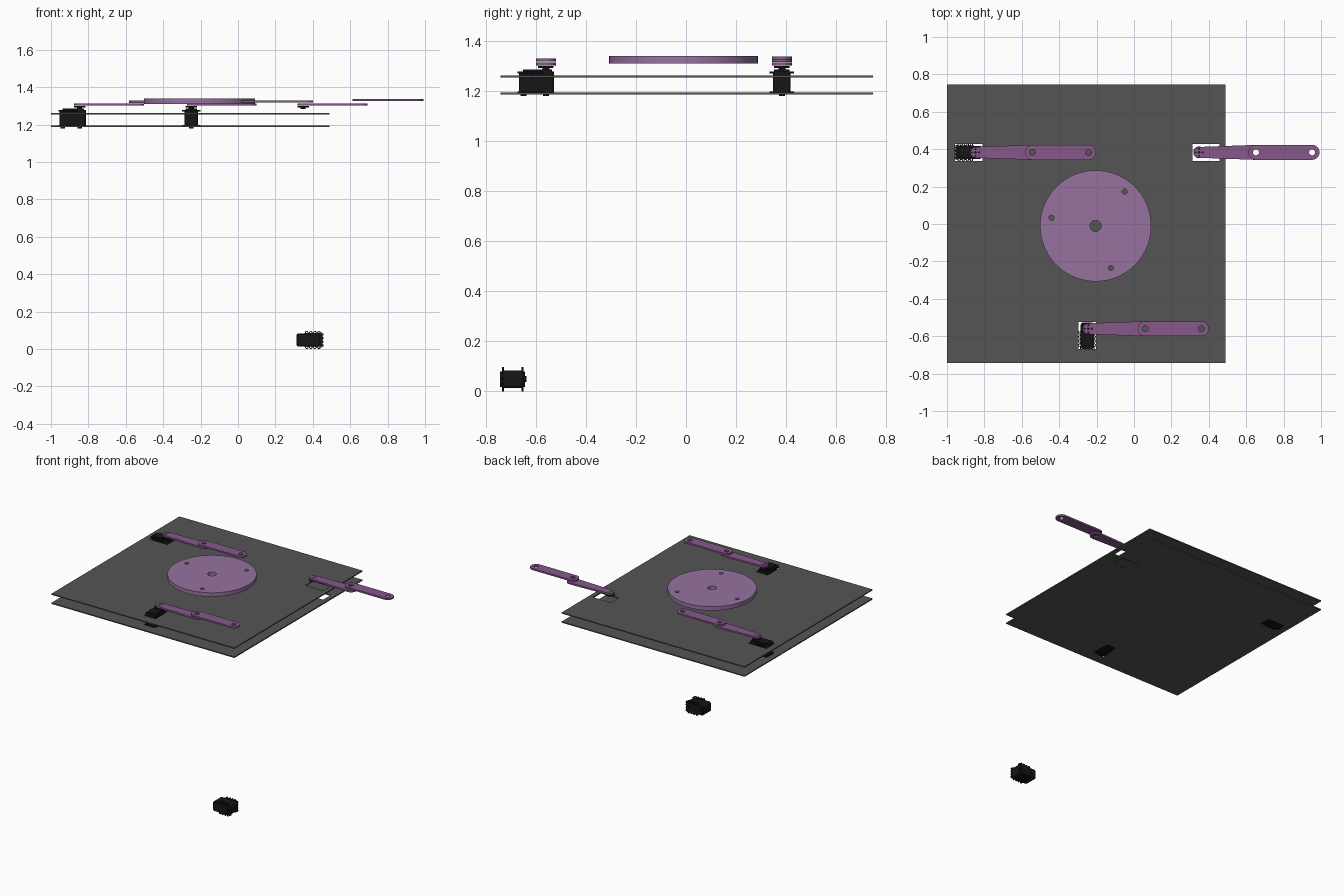
import bpy, bmesh
from math import sin, cos, pi, radians, asin, hypot
from mathutils import Matrix, Vector

if "Cube" in bpy.data.objects:
    bpy.data.objects.remove(bpy.data.objects["Cube"])


def material(name, rgb):
    m = bpy.data.materials.new(name)
    m.diffuse_color = (*rgb, 1)
    m.use_nodes = True
    m.node_tree.nodes["Principled BSDF"].inputs["Base Color"].default_value = m.diffuse_color
    return m


PLATE = material("dark_sheet", (0.09, 0.09, 0.09))
BLACK = material("black_plastic", (0.008, 0.008, 0.008))
ARM = material("purple", (0.24, 0.10, 0.26))
DISC = material("light_purple", (0.31, 0.17, 0.35))


def arc(x, y, r, a0=0, a1=360, n=32):
    full = a1 - a0 == 360
    return [(x + r * cos(radians(a0 + (a1 - a0) * i / n)),
             y + r * sin(radians(a0 + (a1 - a0) * i / n))) for i in range(n if full else n + 1)]


def rect(x0, x1, y0, y1):
    return [(x0, y0), (x1, y0), (x1, y1), (x0, y1)]


def rounded(x0, x1, y0, y1, r):
    return (arc(x1 - r, y0 + r, r, -90, 0, 5) + arc(x1 - r, y1 - r, r, 0, 90, 5)
            + arc(x0 + r, y1 - r, r, 90, 180, 5) + arc(x0 + r, y0 + r, r, 180, 270, 5))


def slab(name, loops, z0, z1, mat, place=Matrix()):
    """Flat plate: first loop is the outline, the others are holes."""
    cu = bpy.data.curves.new(name, 'CURVE')
    cu.dimensions, cu.fill_mode = '2D', 'BOTH'
    cu.extrude = (z1 - z0) / 2
    for pts in loops:
        s = cu.splines.new('POLY')
        s.points.add(len(pts) - 1)
        for p, (x, y) in zip(s.points, pts):
            p.co = (x, y, 0, 1)
        s.use_cyclic_u = True
    tmp = bpy.data.objects.new(name + "_outline", cu)
    bpy.context.collection.objects.link(tmp)
    dg = bpy.context.evaluated_depsgraph_get()
    me = bpy.data.meshes.new_from_object(tmp.evaluated_get(dg))
    bpy.data.objects.remove(tmp)
    bm = bmesh.new()
    bm.from_mesh(me)
    bmesh.ops.remove_doubles(bm, verts=bm.verts, dist=1e-5)
    bmesh.ops.translate(bm, verts=bm.verts, vec=(0, 0, (z0 + z1) / 2))
    bmesh.ops.recalc_face_normals(bm, faces=bm.faces)
    bm.to_mesh(me)
    bm.free()
    me.materials.clear()
    me.materials.append(mat)
    ob = bpy.data.objects.new(name, me)
    ob.matrix_world = place
    bpy.context.collection.objects.link(ob)
    return ob


# Motor, local origin on the output axis, body running along -x
def motor(name, place):
    body = rounded(-0.108, 0.033, -0.035, 0.035, 0.012)
    slab(name + "_body", [body], -0.043, 0.043, BLACK, place)
    slab(name + "_top_cover", [rounded(-0.092, 0.024, -0.031, 0.031, 0.01)], 0.043, 0.052, BLACK, place)
    for x in (-0.09, 0.0):
        slab(name + "_bottom_boss", [arc(x, 0, 0.012, n=20)], -0.054, -0.043, BLACK, place)
    slab(name + "_bottom_cover", [rounded(-0.096, 0.024, -0.031, 0.031, 0.01)], -0.048, -0.043, BLACK, place)
    # scalloped mounting flanges with screw holes on three sides
    spots = ([(x, 0.04, 0) for x in (-0.022, -0.044, -0.066, -0.088)]
             + [(-0.104, y, 90) for y in (0.03, 0.01, -0.01, -0.03)]
             + [(x, -0.04, 180) for x in (-0.088, -0.066, -0.044, -0.022)])
    edge = [(-0.01, -0.034), (-0.01, 0.034)]
    for x, y, a in spots:
        edge += arc(x, y, 0.0085, a, a + 180, 6)
    holes = [arc(x, y, 0.0042, n=10) for x, y, a in spots]
    for z in (-0.039, 0.039):
        slab(name + "_flange", [edge] + holes, z - 0.004, z + 0.004, BLACK, place)


def horn(name, x, y):
    p = Matrix.Translation((x, y, 0))
    slab(name + "_shaft", [arc(0, 0, 0.014, n=24)], 1.283, 1.291, BLACK, p)
    slab(name + "_horn", [arc(0, 0, 0.031)], 1.291, 1.3, BLACK, p)


def link(length, r0, r1):
    """Outline of a bar with round ends of radius r0 and r1."""
    t = 90 - asin((r1 - r0) / length) * 180 / pi
    t = 180 - t
    return arc(0, 0, r0, t, 360 - t, 20) + arc(length, 0, r1, -t, t, 20)


def arm(name, x, y, z_up):
    p = Matrix.Translation((x, y, 0))
    screws = [arc(0.019 * cos(k * pi / 2), 0.019 * sin(k * pi / 2), 0.0035, n=10) for k in range(4)]
    slab(name + "_lower_link", [link(0.304, 0.029, 0.04), arc(0.304, 0, 0.016), arc(0, 0, 0.005, n=12)]
         + screws, 1.301, 1.313, ARM, p)
    q = Matrix.Translation((x + 0.304, y, 0))
    slab(name + "_upper_link", [link(0.3, 0.04, 0.04), arc(0, 0, 0.016), arc(0.3, 0, 0.016)],
         z_up, z_up + 0.012, ARM, q)


# Motor stations: name, horn position, turn, upper link height
STATIONS = [("left", -0.847, 0.383, 0, 1.316),
            ("front", -0.25, -0.56, 90, 1.318),
            ("right", 0.348, 0.383, 180, 1.325)]

cutouts = []
for name, x, y, turn, z_up in STATIONS:
    rot = Matrix.Translation((x, y, 1.234)) @ Matrix.Rotation(radians(turn), 4, 'Z')
    cutouts.append([(rot @ Vector((u, v, 0))).to_2d()[:] for u, v in rect(-0.109, 0.036, -0.046, 0.046)])
    horn(name, x, y)
    arm(name + "_arm", x + (0.006 if turn == 90 else 0), y, z_up)
    if turn != 180:
        motor(name + "_motor", rot)

# Loose motor lying on its side at ground level
motor("loose_motor", Matrix.Translation((0.345, -0.692, 0.0485))
      @ Matrix.Rotation(radians(90), 4, 'X') @ Matrix.Rotation(pi, 4, 'Z'))

# Two square base sheets with motor cutouts
sheet = rect(-1.0, 0.49, -0.742, 0.747)
slab("lower_base_plate", [sheet] + cutouts, 1.186, 1.194, PLATE)
slab("upper_base_plate", [sheet] + cutouts, 1.253, 1.261, PLATE)

# Round moving platform
slab("round_platform", [arc(-0.205, -0.01, 0.297, n=96), arc(-0.205, -0.01, 0.03),
                        arc(-0.05, 0.173, 0.014, n=20), arc(-0.441, 0.033, 0.014, n=20),
                        arc(-0.124, -0.235, 0.014, n=20)], 1.31, 1.339, DISC)

# Smooth the round rims, keep edges sharp
for ob in bpy.context.collection.objects:
    ob.select_set(True)
    bpy.context.view_layer.objects.active = ob
bpy.ops.object.shade_smooth_by_angle(angle=radians(30))
